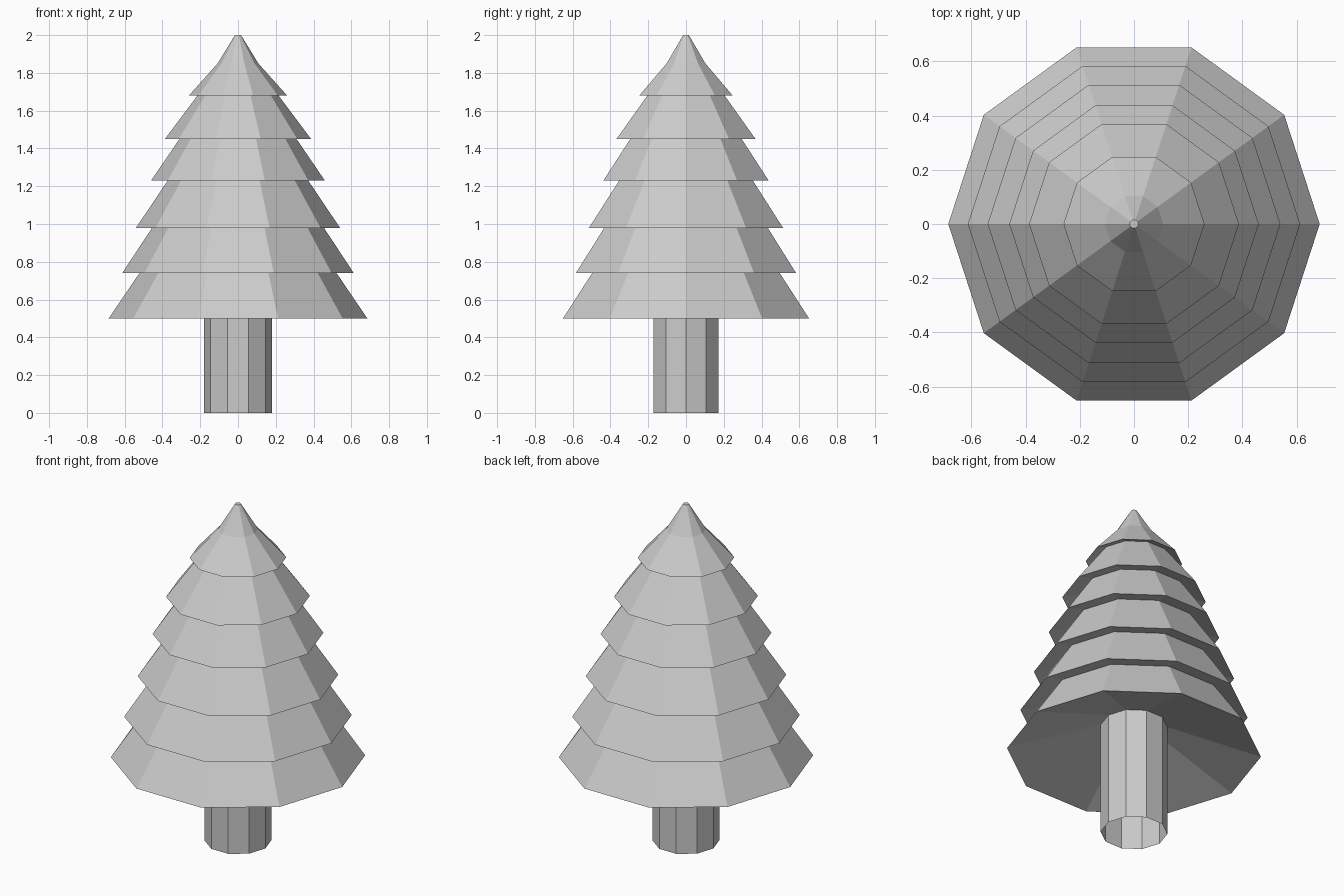
import bpy, bmesh
from math import cos, sin, tau

if "Cube" in bpy.data.objects:
    bpy.data.objects.remove(bpy.data.objects["Cube"])

SIDES = 10


def lathe(name, profile, cap_top=False):
    """Revolve (radius, height) points into a flat-shaded ten-sided shell."""
    bm = bmesh.new()
    rings = [[bm.verts.new((r * cos(tau * i / SIDES), r * sin(tau * i / SIDES), z))
              for i in range(SIDES)] for r, z in profile]
    for lower, upper in zip(rings, rings[1:]):
        for i in range(SIDES):
            j = (i + 1) % SIDES
            bm.faces.new((lower[i], lower[j], upper[j], upper[i]))
    if cap_top:
        bm.faces.new(rings[-1])
    mesh = bpy.data.meshes.new(name)
    bm.to_mesh(mesh)
    bm.free()
    obj = bpy.data.objects.new(name, mesh)
    bpy.context.collection.objects.link(obj)
    return obj


# Trunk: tube, open at the bottom, meeting the sloping underside
lathe("trunk", [(0.18, 0), (0.18, 0.665)])

# Foliage: rim of each tier (radius, height) and wall radius at next rim's height
tiers = [(0.685, 0.50, 0.522), (0.613, 0.74, 0.455), (0.54, 0.98, 0.372),
         (0.46, 1.23, 0.31), (0.387, 1.45, 0.215), (0.26, 1.68, None)]
profile = [(0.18, 0.665)]
for k, (r, z, inner) in enumerate(tiers):
    profile.append((r, z))
    if inner:
        # Wall tucks slightly up under the next tier
        next_z = tiers[k + 1][1]
        rise = 0.025
        slope = (r - inner) / (next_z - z)
        profile.append((inner - slope * rise, next_z + rise))
# Tip
profile += [(0.108, 1.85), (0.016, 2.0)]
lathe("foliage", profile, cap_top=True)
